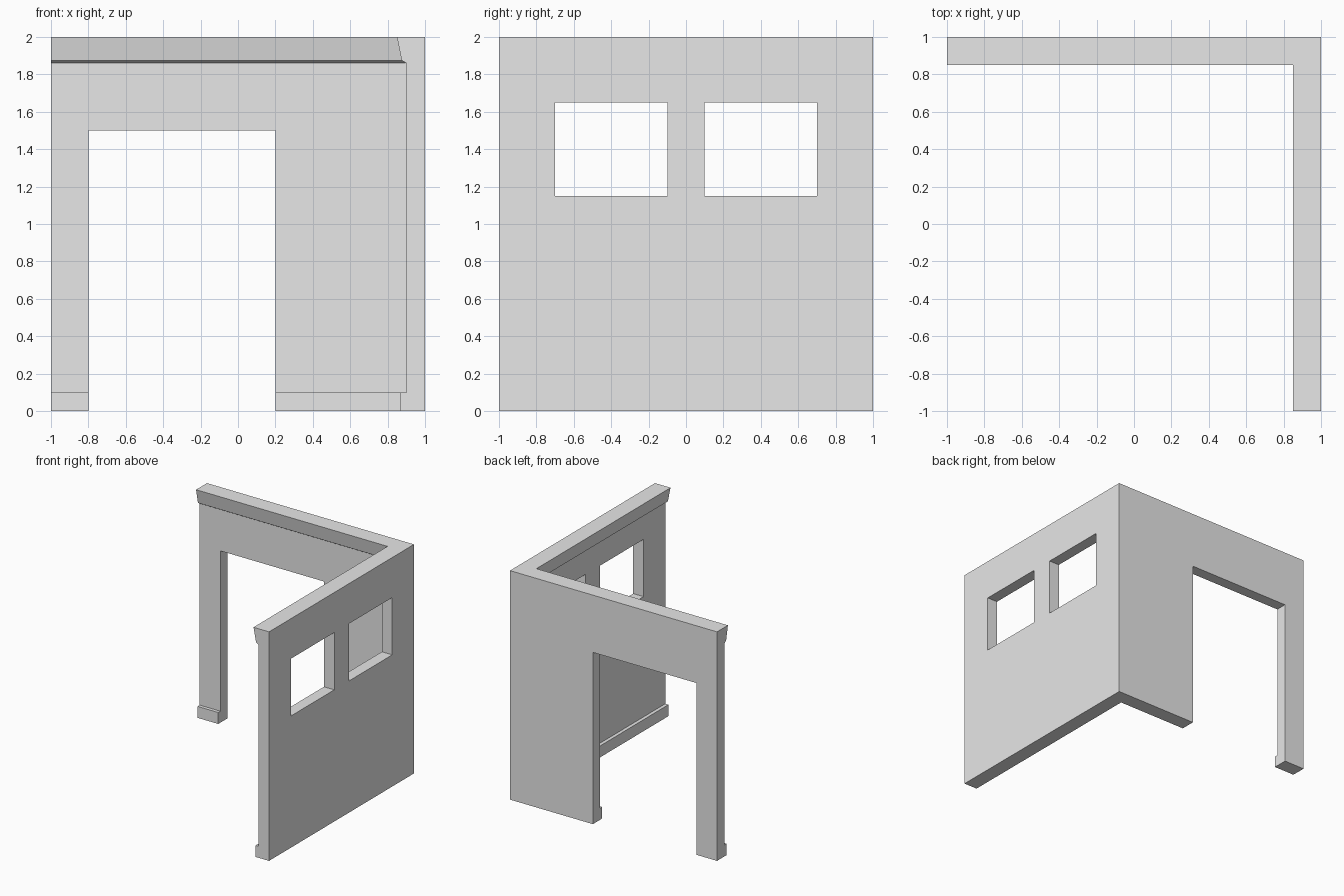
import bpy
import bmesh
from mathutils import Vector

cube = bpy.data.objects.get("Cube")
if cube:
    bpy.data.objects.remove(cube, do_unlink=True)

grey = bpy.data.materials.new("plaster_grey")
grey.use_nodes = True
grey.diffuse_color = (0.8, 0.8, 0.8, 1)
grey.node_tree.nodes["Principled BSDF"].inputs["Base Color"].default_value = (0.8, 0.8, 0.8, 1)


def make_object(name, bm):
    bmesh.ops.recalc_face_normals(bm, faces=bm.faces)
    mesh = bpy.data.meshes.new(name)
    bm.to_mesh(mesh)
    bm.free()
    mesh.materials.append(grey)
    obj = bpy.data.objects.new(name, mesh)
    bpy.context.collection.objects.link(obj)
    return obj


def cut_box(target, name, low, high):
    """Cut a box-shaped opening through the target."""
    low, high = Vector(low), Vector(high)
    bm = bmesh.new()
    bmesh.ops.create_cube(bm, size=1)
    bmesh.ops.scale(bm, vec=high - low, verts=bm.verts)
    bmesh.ops.translate(bm, vec=(low + high) / 2, verts=bm.verts)
    cutter = make_object(name, bm)
    cutter.hide_render = True
    mod = target.modifiers.new(name, "BOOLEAN")
    mod.operation = "DIFFERENCE"
    mod.solver = "EXACT"
    mod.object = cutter
    bpy.context.view_layer.objects.active = target
    bpy.ops.object.modifier_apply(modifier=name)
    bpy.data.objects.remove(cutter, do_unlink=True)


# Wall section: depth inward from the outer face, height (skirting, wall, cornice)
section = [(0, 0), (0.13, 0), (0.13, 0.1), (0.1, 0.1),
           (0.1, 1.86), (0.125, 1.875), (0.15, 2), (0, 2)]

# Sweep the section along the two walls with a mitred corner
bm = bmesh.new()
stations = [
    lambda d: (1 - d, -1),
    lambda d: (1 - d, 1 - d),
    lambda d: (-1, 1 - d),
]
rings = [[bm.verts.new((*place(d), z)) for d, z in section] for place in stations]
for a, b in zip(rings, rings[1:]):
    for i in range(len(section)):
        j = (i + 1) % len(section)
        bm.faces.new((a[i], a[j], b[j], b[i]))
bm.faces.new(rings[0])
bm.faces.new(rings[-1])
walls = make_object("corner_walls", bm)

# Doorway in the back wall
cut_box(walls, "doorway", (-0.8, 0.6, -0.2), (0.2, 1.2, 1.5))

# Two windows in the left wall
for name, y in (("front_window", -0.7), ("back_window", 0.1)):
    cut_box(walls, name, (0.7, y, 1.15), (1.2, y + 0.6, 1.65))
